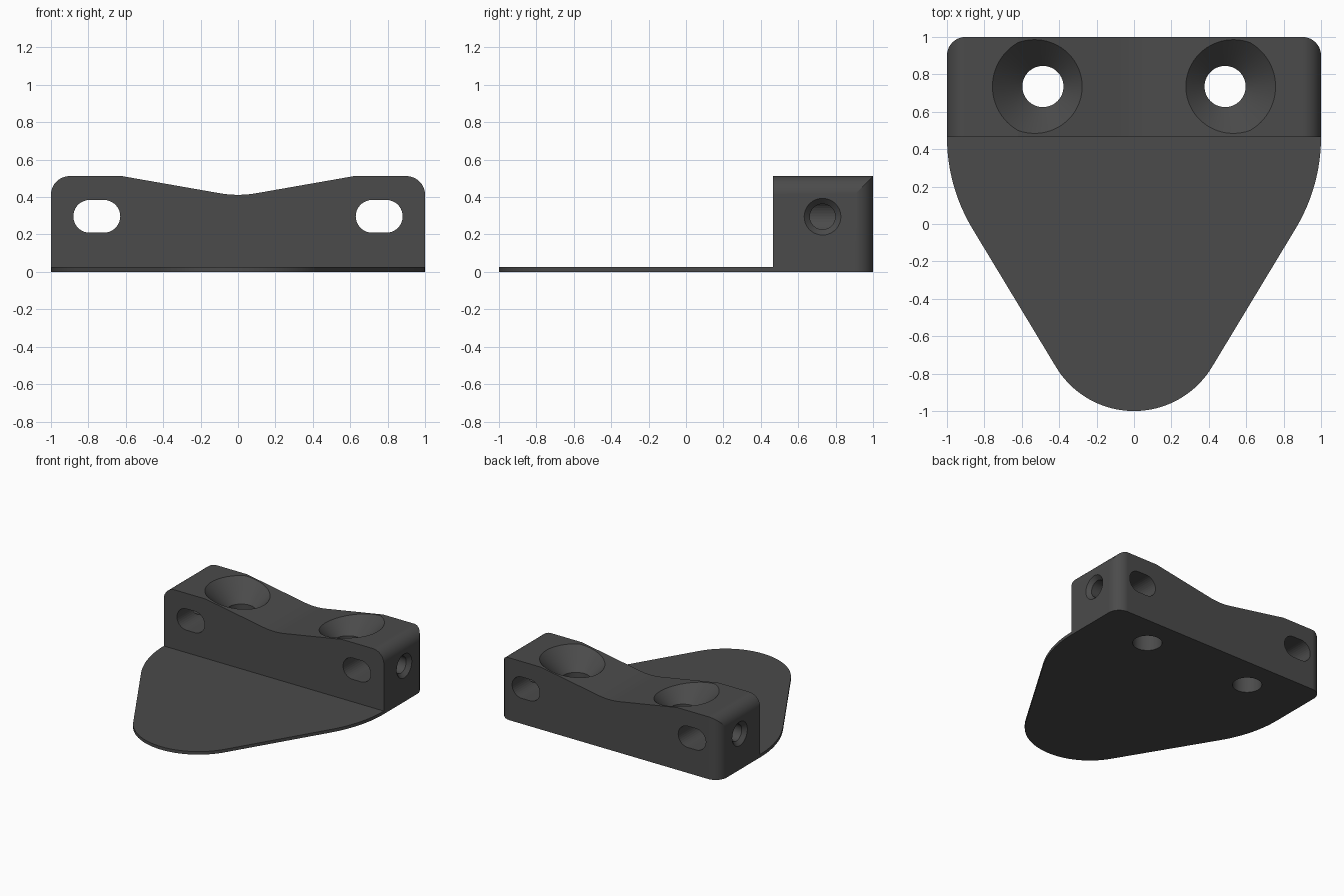
import bpy, bmesh
from math import sin, cos, pi, radians
from mathutils import Matrix

if "Cube" in bpy.data.objects:
    bpy.data.objects.remove(bpy.data.objects["Cube"])

charcoal = bpy.data.materials.new("charcoal")
charcoal.diffuse_color = (0.07, 0.07, 0.07, 1)
charcoal.use_nodes = True
charcoal.node_tree.nodes["Principled BSDF"].inputs["Base Color"].default_value = charcoal.diffuse_color


def finish(name, bm):
    bmesh.ops.recalc_face_normals(bm, faces=bm.faces)
    mesh = bpy.data.meshes.new(name)
    bm.to_mesh(mesh)
    bm.free()
    ob = bpy.data.objects.new(name, mesh)
    bpy.context.collection.objects.link(ob)
    return ob


def arc(cx, cy, r, a0, a1, n=18):
    angles = [radians(a0 + (a1 - a0) * i / n) for i in range(n + 1)]
    return [(cx + r * cos(a), cy + r * sin(a)) for a in angles]


def prism(name, pts, lo, hi, along_y=False):
    """Extrude an outline along z, or an x-z profile along y."""
    bm = bmesh.new()
    rings = [[bm.verts.new((a, d, b) if along_y else (a, b, d)) for a, b in pts]
             for d in (lo, hi)]
    for ring in rings:
        bm.faces.new(ring)
    for i in range(len(pts)):
        j = (i + 1) % len(pts)
        bm.faces.new((rings[0][i], rings[0][j], rings[1][j], rings[1][i]))
    return finish(name, bm)


def lathe(name, profile, matrix, n=72):
    """Closed solid of revolution from (radius, height) pairs."""
    bm = bmesh.new()
    rings = [[bm.verts.new((r * cos(2 * pi * i / n), r * sin(2 * pi * i / n), h))
              for i in range(n)] for r, h in profile]
    for low, high in zip(rings, rings[1:]):
        for i in range(n):
            j = (i + 1) % n
            bm.faces.new((low[i], low[j], high[j], high[i]))
    bm.faces.new(rings[0])
    bm.faces.new(rings[-1])
    bm.transform(matrix)
    return finish(name, bm)


def cut(target, cutter):
    mod = target.modifiers.new("cut", 'BOOLEAN')
    mod.operation = 'DIFFERENCE'
    mod.solver = 'EXACT'
    mod.object = cutter
    bpy.context.view_layer.objects.active = target
    bpy.ops.object.modifier_apply(modifier=mod.name)
    bpy.data.objects.remove(cutter)


def smooth(ob):
    bpy.ops.object.select_all(action='DESELECT')
    ob.select_set(True)
    bpy.context.view_layer.objects.active = ob
    bpy.ops.object.shade_smooth_by_angle(angle=radians(7.5))
    mod = ob.modifiers.new("weighted_normals", 'WEIGHTED_NORMAL')
    mod.keep_sharp = True
    ob.data.materials.clear()
    ob.data.materials.append(charcoal)


FRONT, TOP = 0.465, 0.512

# Block with rounded shoulders and a shallow valley in its top
right = [(1, 0)] + arc(0.9, TOP - 0.1, 0.1, 0, 90) + [(0.62, TOP)]
valley = arc(0, 0.984, 0.572, -80, -100, 8)
left = [(-x, z) for x, z in reversed(right)]
block = prism("mounting_block", right + valley + left, FRONT, 1, along_y=True)

for s in (1, -1):
    # Rounded rear corners
    corner = arc(0.9, 0.9, 0.1, 0, 90) + [(0.9, 1.1), (1.1, 1.1), (1.1, 0.9)]
    cut(block, prism("corner_cutter", [(s * x, y) for x, y in corner], -0.1, 0.7))
    # Countersunk vertical screw holes
    cut(block, lathe("screw_cutter", [(0.11, -0.1), (0.11, 0.352), (0.36, 0.602)],
                     Matrix.Translation((s * 0.487, 0.735, 0))))
    # Slots running front to back
    slot = arc(0.793, 0.297, 0.0875, -90, 90) + arc(0.717, 0.297, 0.0875, 90, 270)
    cut(block, prism("slot_cutter", [(s * x, z) for x, z in slot], 0.3, 1.2, along_y=True))
    # Chamfered side holes opening into the slots
    cut(block, lathe("side_cutter", [(0.068, 0.76), (0.068, 0.97), (0.118, 1.02)],
                     Matrix.Translation((0, 0.73, 0.295)) @ Matrix.Rotation(s * pi / 2, 4, 'Y')))
smooth(block)

# Thin tapering base plate with a round nose
half = arc(0, -0.513, 0.487, -90, -31, 20) + arc(0.05, FRONT, 0.95, -31, 0, 12)
plate = prism("base_plate", half + [(-x, y) for x, y in reversed(half[1:])], 0, 0.025)
smooth(plate)
